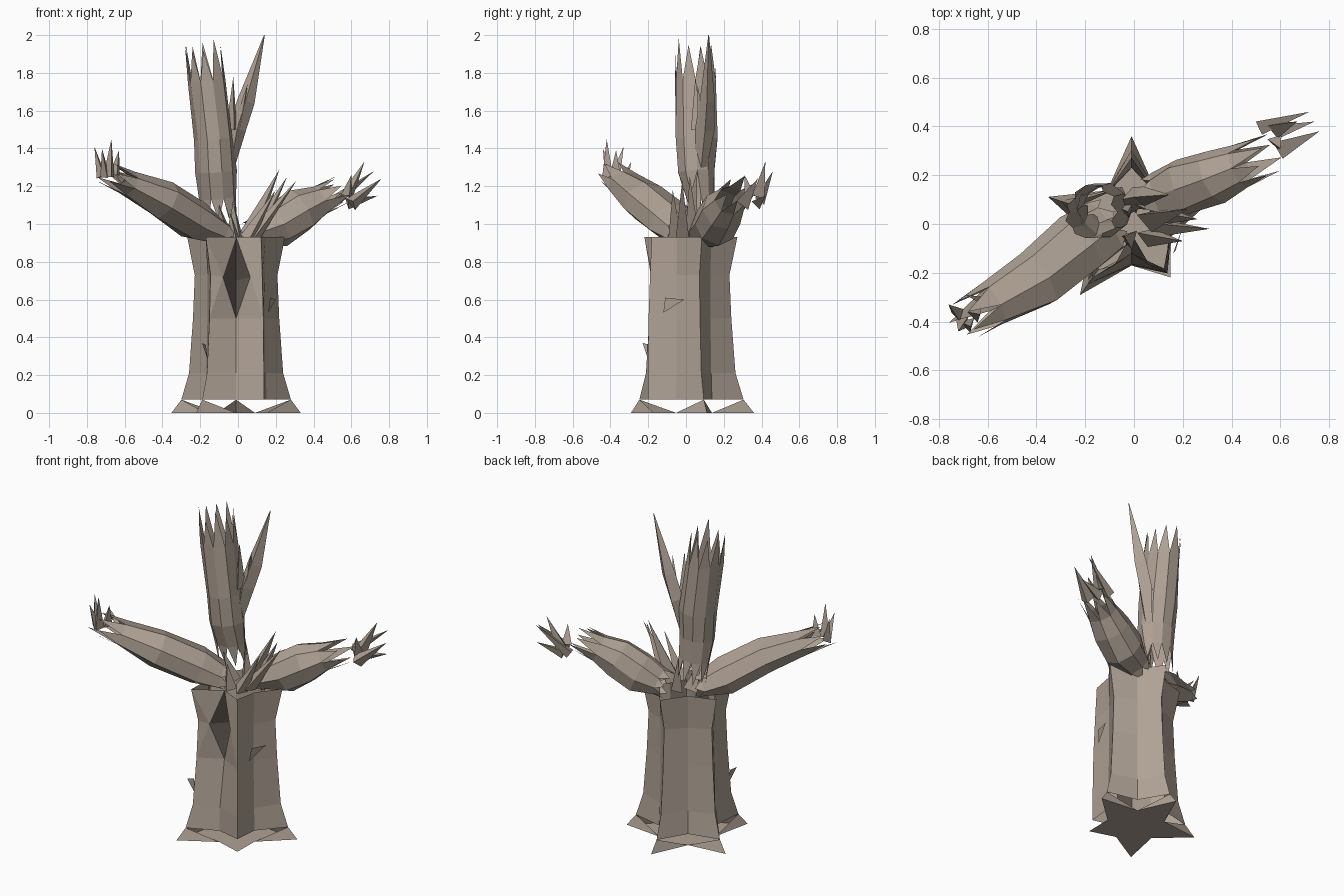
import bpy
import math
import random
from mathutils import Vector

random.seed(4)
if "Cube" in bpy.data.objects:
    bpy.data.objects.remove(bpy.data.objects["Cube"], do_unlink=True)


def material(name, colour):
    mat = bpy.data.materials.new(name)
    mat.use_nodes = True
    mat.diffuse_color = colour
    shader = mat.node_tree.nodes["Principled BSDF"]
    shader.inputs["Base Color"].default_value = colour
    shader.inputs["Roughness"].default_value = 0.9
    return mat


bark = material("dead bark", (0.43, 0.36, 0.3, 1))
dark = material("dark hollow", (0.13, 0.11, 0.092, 1))


def make(name, verts, faces, mat=bark):
    mesh = bpy.data.meshes.new(name.replace(" ", "_"))
    mesh.from_pydata([tuple(v) for v in verts], [], faces)
    mesh.materials.append(mat)
    obj = bpy.data.objects.new(name.replace(" ", "_"), mesh)
    bpy.context.collection.objects.link(obj)
    return obj


def star(z, tip, inner, front_tip):
    """Five-pointed ring; even entries are ridges, odd ones grooves."""
    ring = []
    for k in range(10):
        a = math.radians(90 + 36 * k)
        r = inner if k % 2 else (front_tip if k == 6 else tip)
        ring.append(Vector((r * math.cos(a) - 0.01, r * math.sin(a), z)))
    return ring


# Trunk: open shell of stacked star rings, split along the front groove
rings = [star(0.07, 0.305, 0.17, 0.25), star(0.21, 0.262, 0.165, 0.25),
         star(0.5, 0.24, 0.16, 0.245), star(0.73, 0.23, 0.16, 0.235),
         star(0.93, 0.272, 0.165, 0.225)]
GROOVE = 5
for level in (2, 4):
    rings[level][GROOVE].y = -0.12
verts = [v for ring in rings for v in ring]
faces = []
for level in range(4):
    for k in range(10):
        if level >= 2 and k in (GROOVE - 1, GROOVE):
            continue
        a, b = level * 10 + k, level * 10 + (k + 1) % 10
        faces.append((a, b, b + 10, a + 10))
low, high = 20 + GROOVE, 40 + GROOVE
lip_l, lip_r = 50, 51
verts += [Vector((-0.08, -0.17, 0.72)), Vector((0.065, -0.17, 0.72))]
faces += [(low + 9, lip_l, low - 1), (low - 1, low, lip_l),
          (high - 1, low + 9, lip_l), (high - 1, lip_l, high),
          (low, low + 1, lip_r), (low + 1, low + 11, lip_r),
          (lip_r, low + 11, high + 1), (lip_r, high + 1, high)]
make("trunk", verts, faces)

# Dark hollow sunk behind the split
make("hollow", [verts[low], verts[lip_r], verts[high], verts[lip_l], (-0.01, -0.04, 0.7)],
     [(0, 1, 4), (1, 2, 4), (2, 3, 4), (3, 0, 4)], dark)

# Root flare: flat star foot with a fin running down each ridge
foot = star(0, 0.36, 0.17, 0.27)
verts = foot + rings[0]
faces = [tuple(reversed(range(10)))]
for k in (0, 2, 4, 8):
    faces += [(k, (k + 1) % 10, 10 + k), ((k - 1) % 10, k, 10 + k)]
make("root flare", verts, faces)


def limb(name, path, sides, prong, base_prong=0):
    """Faceted tube along (point, width, height) stations with splintered ends."""
    pts = [Vector(p[0]) for p in path]
    verts, faces = [], []
    for i, (_, w, h) in enumerate(path):
        axis = (pts[min(i + 1, len(pts) - 1)] - pts[max(i - 1, 0)]).normalized()
        ref = Vector((0, 0, 1)) if abs(axis.z) < 0.8 else Vector((0, 1, 0))
        side = axis.cross(ref).normalized()
        up = side.cross(axis)
        for k in range(sides):
            a = math.tau * k / sides
            r = random.uniform(0.93, 1.1)
            verts.append(pts[i] + side * math.cos(a) * w * r + up * math.sin(a) * h * r)
    for i in range(len(path) - 1):
        for k in range(sides):
            a, b = i * sides + k, i * sides + (k + 1) % sides
            faces.append((a, b, b + sides, a + sides))
    # Splinters grow out of every edge of an open end
    for start, d, size in (((len(path) - 1) * sides, pts[-1] - pts[-2], prong),
                           (0, pts[0] - pts[1], base_prong)):
        if not size:
            continue
        for k in range(sides):
            a, b = start + k, start + (k + 1) % sides
            tip = (verts[a] + verts[b]) / 2 + d.normalized() * size * random.uniform(0.75, 1.1)
            verts.append(tip)
            faces.append((a, b, len(verts) - 1))
    return make(name, verts, faces)


limb("spire", [((-0.11, 0.08, 1.14), 0.1, 0.075), ((-0.12, 0.06, 1.28), 0.105, 0.1),
               ((-0.13, 0.055, 1.45), 0.105, 0.11),
               ((-0.165, 0.05, 1.76), 0.1, 0.105)], 10, 0.21, 0.14)
limb("right branch", [((-0.12, -0.01, 0.96), 0.12, 0.07), ((-0.22, -0.08, 1.01), 0.14, 0.105),
                      ((-0.4, -0.22, 1.125), 0.125, 0.1),
                      ((-0.58, -0.325, 1.215), 0.095, 0.065)], 7, 0.17, 0.06)
limb("left branch", [((0.1, 0.12, 0.96), 0.1, 0.08), ((0.21, 0.155, 1.0), 0.12, 0.12),
                     ((0.33, 0.2, 1.075), 0.11, 0.12),
                     ((0.43, 0.24, 1.125), 0.09, 0.085)], 8, 0.15, 0.06)


def splinters(name, specs):
    """Thin three-sided spikes given as (base, tip, radius)."""
    verts, faces = [], []
    for base, tip, r in specs:
        base, tip = Vector(base), Vector(tip)
        axis = (tip - base).normalized()
        side = axis.orthogonal().normalized()
        up = axis.cross(side)
        n = len(verts)
        for k in range(3):
            a = math.tau * k / 3
            verts.append(base + side * math.cos(a) * r + up * math.sin(a) * r)
        verts.append(tip)
        faces += [(n, n + 1, n + 3), (n + 1, n + 2, n + 3), (n + 2, n, n + 3),
                  (n + 2, n + 1, n)]
    return make(name, verts, faces)


# Tall side fork on the spire
limb("spire fork", [((-0.04, 0.08, 1.3), 0.02, 0.03), ((-0.005, 0.1, 1.5), 0.045, 0.05),
                    ((0.04, 0.11, 1.65), 0.045, 0.04), ((0.14, 0.12, 2.0), 0.002, 0.002)], 4, 0)
splinters("spire side splinters", [((-0.03, 0.06, 1.5), (-0.025, 0.05, 1.78), 0.035),
                                   ((0.0, 0.09, 1.5), (0.05, 0.06, 1.74), 0.03)])

# Broken twigs at the branch ends
splinters("right twigs", [
    ((-0.68, -0.41, 1.25), (-0.67, -0.42, 1.45), 0.035),
    ((-0.65, -0.37, 1.26), (-0.63, -0.37, 1.39), 0.035),
    ((-0.72, -0.37, 1.25), (-0.76, -0.33, 1.41), 0.03),
    ((-0.7, -0.4, 1.25), (-0.72, -0.44, 1.4), 0.03),
    ((-0.6, -0.32, 1.23), (-0.69, -0.29, 1.33), 0.025)])
splinters("left twigs", [
    ((0.58, 0.39, 1.15), (0.67, 0.42, 1.33), 0.04),
    ((0.52, 0.4, 1.13), (0.72, 0.46, 1.28), 0.035),
    ((0.6, 0.31, 1.11), (0.76, 0.38, 1.24), 0.045),
    ((0.58, 0.38, 1.11), (0.74, 0.42, 1.15), 0.035),
    ((0.58, 0.34, 1.15), (0.6, 0.31, 1.26), 0.035)])

# Splinters standing around the broken trunk top
splinters("crown splinters", [
    ((0.06, 0.02, 0.94), (0.22, 0.06, 1.29), 0.055),
    ((0.08, -0.01, 0.93), (0.31, -0.02, 1.23), 0.045),
    ((0.05, -0.05, 0.92), (0.2, -0.07, 1.18), 0.045),
    ((0.1, 0.04, 0.95), (0.26, 0.02, 1.25), 0.045),
    ((0.0, 0.08, 0.92), (-0.03, 0.12, 1.14), 0.04),
    ((-0.06, 0.03, 0.92), (-0.1, 0.0, 1.1), 0.05),
    ((-0.02, -0.06, 0.91), (-0.04, -0.05, 1.06), 0.045)])

# Loose bark chips on the trunk sides
make("bark chips",
     [(0.16, -0.12, 0.53), (0.2, -0.01, 0.6), (0.17, -0.11, 0.61),
      (-0.16, -0.2, 0.28), (-0.19, -0.23, 0.37), (-0.17, -0.19, 0.36)],
     [(0, 1, 2), (3, 4, 5)])
